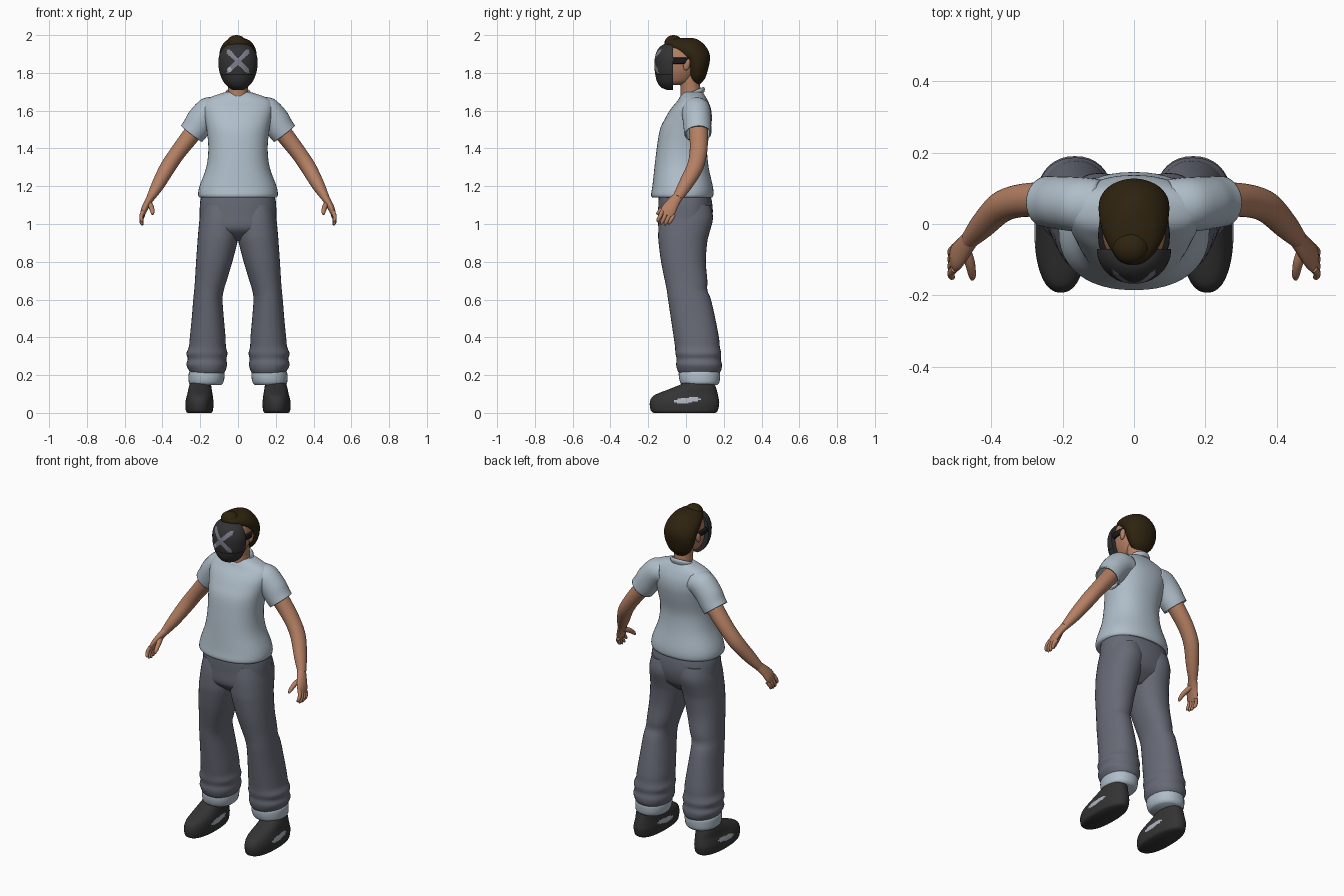
import bpy, bmesh
from math import cos, sin, pi, copysign, radians
from mathutils import Vector, Matrix

cube = bpy.data.objects.get("Cube")
if cube:
    bpy.data.objects.remove(cube)


def material(name, r, g, b):
    m = bpy.data.materials.new(name)
    m.use_nodes = True
    m.diffuse_color = (r, g, b, 1)
    bsdf = next(n for n in m.node_tree.nodes if n.type == 'BSDF_PRINCIPLED')
    bsdf.inputs["Base Color"].default_value = (r, g, b, 1)
    bsdf.inputs["Roughness"].default_value = 0.8
    return m


SHIRT = material("pale blue grey cloth", .43, .51, .58)
TROUSERS = material("slate grey cloth", .135, .145, .18)
SKIN = material("skin", .46, .215, .125)
HAIR = material("dark brown hair", .028, .017, .005)
MASK = material("charcoal mask", .033, .033, .035)
SHOE = material("black shoe", .035, .034, .034)
MARK = material("grey marking", .2, .21, .26)
STRAP = material("black strap", .01, .01, .011)
PATCH = material("light patch", .42, .46, .52)


def finish(name, bm, mats, mirror=False, shell=0):
    bmesh.ops.recalc_face_normals(bm, faces=bm.faces)
    me = bpy.data.meshes.new(name)
    bm.to_mesh(me)
    bm.free()
    ob = bpy.data.objects.new(name, me)
    bpy.context.collection.objects.link(ob)
    for m in mats:
        me.materials.append(m)
    if shell:
        ob.modifiers.new("Shell", 'SOLIDIFY').thickness = shell
    if mirror:
        mod = ob.modifiers.new("Mirror", 'MIRROR')
        mod.use_clip = False
        mod.use_mirror_merge = False
    bpy.ops.object.select_all(action='DESELECT')
    ob.select_set(True)
    bpy.context.view_layer.objects.active = ob
    bpy.ops.object.shade_smooth_by_angle(angle=radians(50))
    return ob


def level(rows):
    """Level rings from (z, x0, x1, y0, y1)."""
    return [(Vector(((x0 + x1) / 2, (y0 + y1) / 2, z)), Vector(((x1 - x0) / 2, 0, 0)),
             Vector((0, (y1 - y0) / 2, 0))) for z, x0, x1, y0, y1 in rows]


def even(rows):
    """Level rings from (z, half width, y0, y1), centred on x."""
    return level([(z, -w, w, y0, y1) for z, w, y0, y1 in rows])


def along(path):
    """Rings square to a path of (x, y, z, depth radius, width radius)."""
    pts = [Vector(p[:3]) for p in path]
    rings = []
    for i, p in enumerate(path):
        t = (pts[min(i + 1, len(pts) - 1)] - pts[max(i - 1, 0)]).normalized()
        a = Vector((0, 1, 0))
        a = (a - t * a.dot(t)).normalized()
        rings.append((pts[i], a * p[3], t.cross(a) * p[4]))
    return rings


def spline(p, q, r, s, t):
    return (q * 2 + (r - p) * t + (p * 2 - q * 5 + r * 4 - s) * t * t
            + (q * 3 - p - r * 3 + s) * t ** 3) / 2


def skin_over(rings, seg=32, steps=4, power=2, caps=True):
    fine, n = [], len(rings) - 1
    for i in range(n):
        near = [rings[max(0, min(n, i + k))] for k in (-1, 0, 1, 2)]
        for s in range(steps):
            fine.append([spline(*[r[j] for r in near], s / steps) for j in range(3)])
    fine.append(rings[-1])
    bm = bmesh.new()
    loops = []
    for c, a, b in fine:
        loop = []
        for k in range(seg):
            u, v = cos(2 * pi * k / seg), sin(2 * pi * k / seg)
            u, v = (copysign(abs(w) ** (2 / power), w) for w in (u, v))
            loop.append(bm.verts.new(c + a * u + b * v))
        loops.append(loop)
    for lo, hi in zip(loops, loops[1:]):
        for k in range(seg):
            bm.faces.new((lo[k - 1], lo[k], hi[k], hi[k - 1]))
    if caps:
        bm.faces.new(loops[0])
        bm.faces.new(loops[-1])
    return bm


def loft(name, rings, mat, mirror=False, shell=0, **kw):
    return finish(name, skin_over(rings, **kw), [mat], mirror, shell)


def blob(name, centre, size, mat, mirror=False, tilt=0):
    bm = bmesh.new()
    m = Matrix.Translation(centre) @ Matrix.Rotation(tilt, 4, 'X') @ Matrix.Diagonal((*size, 1))
    bmesh.ops.create_uvsphere(bm, u_segments=24, v_segments=14, radius=1, matrix=m)
    return finish(name, bm, [mat], mirror)


# Shirt
loft("shirt_body", even([
    (1.14, .203, -.178, .138), (1.155, .211, -.185, .145), (1.2, .204, -.178, .142),
    (1.3, .168, -.167, .12), (1.4, .157, -.155, .112), (1.5, .166, -.138, .13),
    (1.56, .178, -.11, .137), (1.61, .187, -.08, .132), (1.65, .178, -.047, .117),
    (1.675, .138, -.03, .103), (1.698, .068, -.012, .088)]), SHIRT, power=2.25, seg=48)
loft("sleeve", along([
    (.1, .05, 1.605, .075, .07), (.15, .054, 1.595, .077, .078), (.195, .058, 1.55, .075, .077),
    (.225, .061, 1.505, .073, .073), (.246, .063, 1.478, .071, .071)]),
    SHIRT, mirror=True, shell=.008, caps=False)
bm = skin_over([(Vector((0, .03, z)), Vector((r, 0, 0)), Vector((0, r, (r * .42))))
                for z, r in ((1.668, .066), (1.686, .07), (1.7, .062), (1.69, .052))])
finish("collar", bm, [SHIRT])

# Arms and hands
loft("arm", along([
    (.17, .062, 1.57, .055, .05), (.26, .068, 1.455, .049, .046), (.325, .064, 1.37, .046, .042),
    (.375, .045, 1.295, .044, .041), (.425, -.005, 1.205, .037, .034),
    (.462, -.045, 1.14, .026, .022)]), SKIN, mirror=True)
loft("palm", along([
    (.455, -.038, 1.15, .026, .022), (.48, -.07, 1.11, .034, .019),
    (.497, -.092, 1.075, .04, .017), (.506, -.103, 1.045, .034, .011)]), SKIN, mirror=True, seg=20)
for i, name in enumerate(("index", "middle", "ring", "little")):
    y, z, s = -.125 + .02 * i, 1.068 - .007 * i, (.95, 1.08, 1, .8)[i]
    loft(name + "_finger", along([
        (.502, y, z, .011, .011), (.512, y - .012, z - .028 * s, .0105, .0105),
        (.51, y - .023, z - .05 * s, .009, .009), (.505, y - .026, z - .06 * s, .004, .004)]),
        SKIN, mirror=True, seg=12)
loft("thumb", along([
    (.472, -.07, 1.11, .016, .015), (.459, -.11, 1.09, .014, .014),
    (.453, -.142, 1.065, .011, .011), (.452, -.155, 1.05, .005, .005)]), SKIN, mirror=True, seg=12)

# Trousers
loft("trouser_seat", even([
    (1.18, .185, -.14, .12), (1.12, .2, -.146, .137), (1.05, .203, -.147, .141),
    (.98, .2, -.145, .122), (.94, .16, -.11, .085), (.91, .09, -.07, .05)]),
    TROUSERS, power=2.3, seg=40)
loft("trouser_leg", level([
    (1.1, .0, .19, -.13, .13), (1.03, -.01, .203, -.143, .143), (.95, -.004, .211, -.147, .123),
    (.9, .004, .215, -.145, .112), (.8, .03, .222, -.132, .105), (.7, .06, .228, -.112, .113),
    (.65, .075, .232, -.102, .113), (.6, .082, .237, -.095, .132), (.5, .075, .245, -.08, .155),
    (.4, .066, .255, -.065, .174), (.35, .064, .26, -.058, .179), (.315, .056, .273, -.056, .186),
    (.285, .062, .266, -.05, .184), (.255, .058, .273, -.052, .19),
    (.225, .066, .26, -.045, .186), (.2, .08, .245, -.03, .17)]),
    TROUSERS, mirror=True, power=2.2, seg=36)
loft("trouser_cuff", level([
    (.225, .08, .25, -.03, .172), (.212, .072, .26, -.038, .18), (.185, .072, .262, -.037, .18),
    (.16, .078, .26, -.03, .176), (.147, .088, .25, -.018, .166)]), SHIRT, mirror=True, power=2.2)

# Shoes, with a light oval panel on each side
loft("ankle", level([(.1, .15, .245, .03, .14), (.17, .145, .245, .02, .145)]), SKIN, mirror=True)
bm = skin_over(level([
    (0, .142, .268, -.17, .155), (.012, .133, .276, -.186, .168), (.05, .13, .279, -.192, .176),
    (.08, .132, .274, -.182, .172), (.1, .135, .268, -.155, .168), (.13, .14, .262, -.078, .16),
    (.155, .143, .255, -.02, .152), (.18, .145, .25, .01, .145)]), seg=72, steps=7, power=2.3)
for f in bm.faces:
    c = f.calc_center_median()
    if ((c.y - .005) / .07) ** 2 + ((c.z - .066 - c.y * .1) / .015) ** 2 < 1:
        f.material_index = 1
finish("shoe", bm, [SHOE, PATCH], mirror=True)

# Head
loft("neck", even([(1.64, .062, -.03, .09), (1.69, .053, -.028, .08), (1.73, .052, -.03, .075),
                   (1.79, .055, -.04, .07)]), SKIN)
loft("head", even([
    (1.735, .025, -.085, -.03), (1.75, .05, -.105, .02), (1.78, .068, -.115, .045),
    (1.82, .082, -.12, .062), (1.88, .088, -.12, .08), (1.94, .075, -.1, .07),
    (1.965, .04, -.06, .04)]), SKIN, power=2.2)
blob("ear", (.086, .004, 1.845), (.012, .018, .032), SKIN, mirror=True, tilt=-.2)
loft("hair", even([
    (1.738, .03, .035, .072), (1.77, .066, .016, .1), (1.82, .09, .002, .117),
    (1.87, .098, -.02, .127), (1.905, .098, -.062, .123), (1.935, .09, -.1, .108),
    (1.96, .074, -.114, .086), (1.976, .053, -.1, .062), (1.985, .025, -.06, .035)]),
    HAIR, seg=40)
blob("hair_quiff", (-.008, -.066, 1.958), (.052, .048, .042), HAIR)

# Mask: a domed half shell with a cross and a seam on its face
bm = skin_over(even([(z, w, -.072 - d, -.072 + d) for z, w, d in (
    (1.71, .028, .03), (1.725, .052, .062), (1.755, .078, .082), (1.8, .097, .092),
    (1.84, .103, .095), (1.88, .102, .093), (1.92, .087, .08), (1.945, .063, .057),
    (1.957, .03, .03))]), seg=120, steps=8)
bmesh.ops.bisect_plane(bm, geom=bm.verts[:] + bm.edges[:] + bm.faces[:], plane_co=(0, -.07, 0),
                       plane_no=(0, 1, 0), clear_outer=True)
bmesh.ops.holes_fill(bm, edges=[e for e in bm.edges if e.is_boundary])
for f in bm.faces:
    c = f.calc_center_median()
    u, w = abs(c.x), abs(c.z - 1.862)
    if c.y > -.075:
        continue
    if (c.x + .045) ** 2 + (c.z - 1.818) ** 2 < .00013:
        f.material_index = 3
    elif abs(u - w) < .017 and max(u, w) < .06:
        f.material_index = 1
    elif 1.786 < c.z < 1.793:
        f.material_index = 2
finish("mask", bm, [MASK, MARK, STRAP, PATCH])
loft("mask_strap", even([(1.848, .095, -.11, .045), (1.853, .1, -.113, .048),
                         (1.876, .1, -.113, .048), (1.881, .095, -.11, .045)]),
     STRAP, power=2.6)
